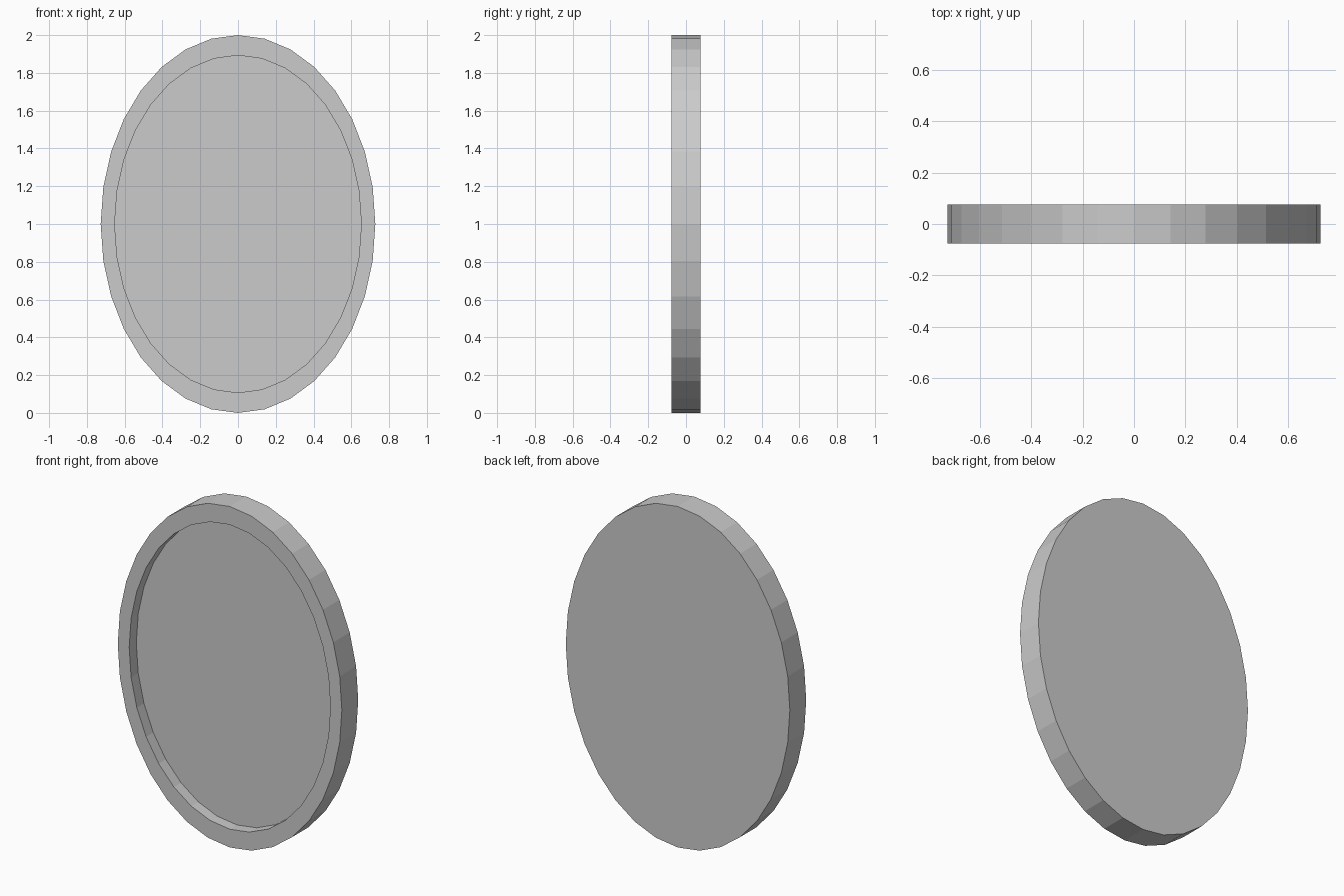
import bpy, bmesh, math

if "Cube" in bpy.data.objects:
    bpy.data.objects.remove(bpy.data.objects["Cube"])

SIDES = 32
OUTER = (0.727, 1.0)      # half width, half height of the rim
INNER = (0.653, 0.893)    # half width, half height of the recess
FRONT, FLOOR, BACK = -0.076, -0.010, 0.076


def ellipse(bm, radii, y):
    """Ring of vertices in the XZ plane, centred at z = 1."""
    return [bm.verts.new((radii[0] * math.sin(2 * math.pi * i / SIDES), y,
                          1 + radii[1] * math.cos(2 * math.pi * i / SIDES)))
            for i in range(SIDES)]


bm = bmesh.new()
# Back edge, front edge, recess lip, recess floor
rings = [ellipse(bm, OUTER, BACK), ellipse(bm, OUTER, FRONT),
         ellipse(bm, INNER, FRONT), ellipse(bm, INNER, FLOOR)]

# Side wall, front rim and recess wall
for a, b in zip(rings, rings[1:]):
    for i in range(SIDES):
        j = (i + 1) % SIDES
        bm.faces.new((a[i], a[j], b[j], b[i]))

# Flat back and recessed pane
bm.faces.new(rings[0])
bm.faces.new(rings[-1])
bmesh.ops.recalc_face_normals(bm, faces=bm.faces)

mesh = bpy.data.meshes.new("oval_mirror")
bm.to_mesh(mesh)
bm.free()
bpy.context.collection.objects.link(bpy.data.objects.new("oval_mirror", mesh))
